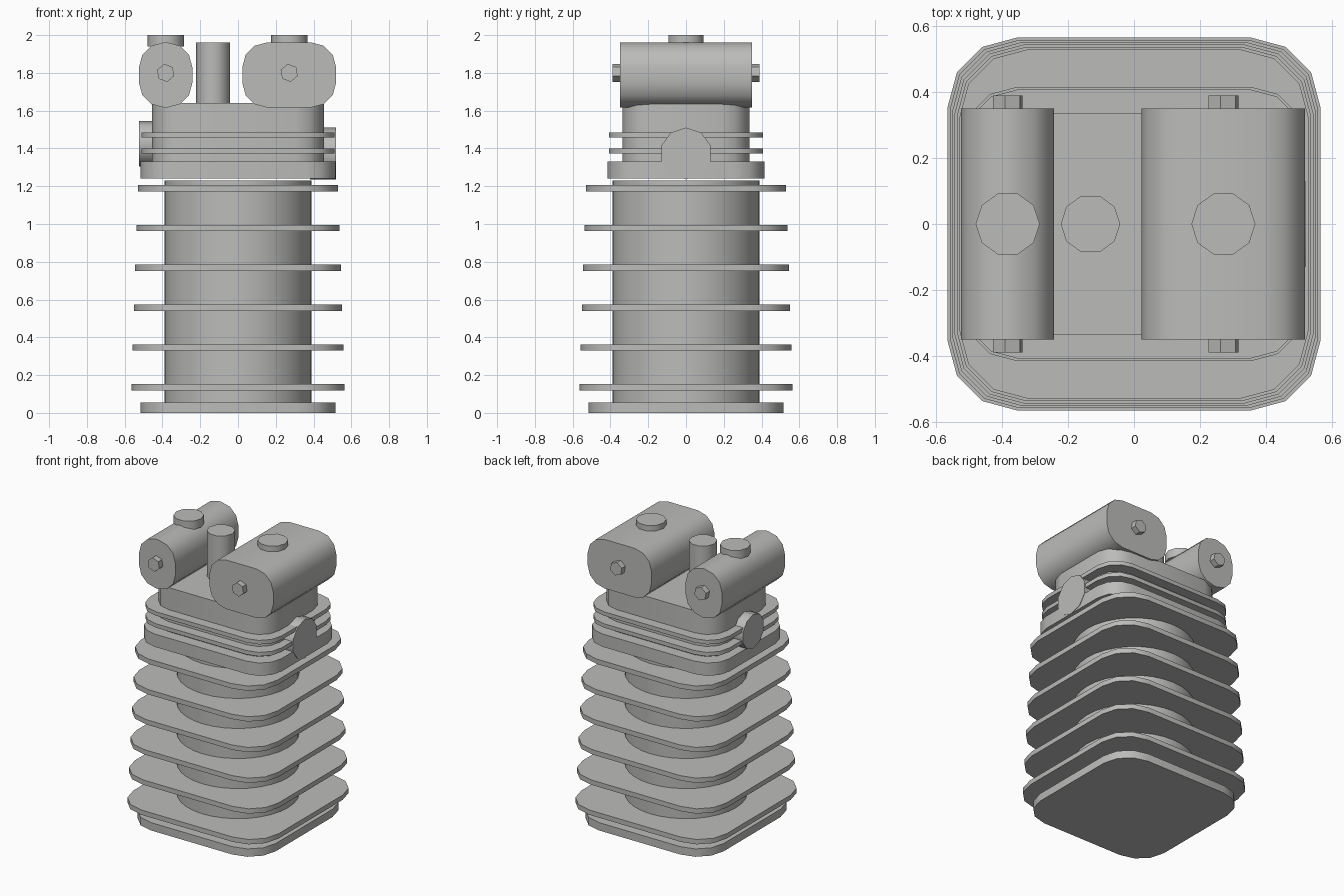
import bpy, bmesh, math

if "Cube" in bpy.data.objects:
    bpy.data.objects.remove(bpy.data.objects["Cube"])

metal = bpy.data.materials.new("cast_grey_metal")
metal.diffuse_color = (0.5, 0.5, 0.49, 1)
metal.use_nodes = True
metal.node_tree.nodes["Principled BSDF"].inputs["Base Color"].default_value = metal.diffuse_color


def rounded(hx, hy, r, segs=3):
    """Rounded rectangle outline, counter-clockwise."""
    pts = []
    for q, (sx, sy) in enumerate([(1, 1), (-1, 1), (-1, -1), (1, -1)]):
        for i in range(segs + 1):
            a = math.pi / 2 * (q + i / segs)
            pts.append((sx * (hx - r) + r * math.cos(a), sy * (hy - r) + r * math.sin(a)))
    return pts


def circle(r, n, start=0.0):
    return [(r * math.cos(start + 2 * math.pi * i / n),
             r * math.sin(start + 2 * math.pi * i / n)) for i in range(n)]


def prism(name, outline, lo, hi, axis="z", at=(0, 0), smooth=40):
    """Extrude an outline along an axis from lo to hi; at = centre in the outline plane."""
    place = {"z": lambda u, v, w: (u, v, w),
             "y": lambda u, v, w: (u, w, v),
             "x": lambda u, v, w: (w, u, v)}[axis]
    bm = bmesh.new()
    rings = [[bm.verts.new(place(u + at[0], v + at[1], w)) for u, v in outline]
             for w in (lo, hi)]
    n = len(outline)
    for ring in rings:
        bm.faces.new(ring)
    for i in range(n):
        j = (i + 1) % n
        bm.faces.new((rings[0][i], rings[0][j], rings[1][j], rings[1][i]))
    bmesh.ops.recalc_face_normals(bm, faces=bm.faces)
    me = bpy.data.meshes.new(name)
    bm.to_mesh(me)
    bm.free()
    me.materials.append(metal)
    ob = bpy.data.objects.new(name, me)
    bpy.context.collection.objects.link(ob)
    bpy.ops.object.select_all(action="DESELECT")
    ob.select_set(True)
    bpy.context.view_layer.objects.active = ob
    bpy.ops.object.shade_smooth_by_angle(angle=math.radians(smooth))
    return ob


# Barrel with base flange and tapering cooling fins
prism("base_flange", rounded(0.515, 0.515, 0.20), 0, 0.055)
prism("barrel", circle(0.39, 32), 0.03, 1.23)
for i in range(6):
    h = 0.565 - 0.007 * i
    z = 0.135 + 0.211 * i
    prism(f"barrel_fin_{i + 1}", rounded(h, h, 0.21), z - 0.017, z + 0.017)

# Cylinder head with two fins
prism("head_base", rounded(0.517, 0.415, 0.16), 1.24, 1.33)
prism("head_body", rounded(0.454, 0.336, 0.15), 1.32, 1.64)
for i, z in enumerate((1.387, 1.471)):
    prism(f"head_fin_{i + 1}", rounded(0.512, 0.408, 0.16), z - 0.014, z + 0.014)

# Round ports on the two sides of the head
prism("right_port", circle(0.137, 10, math.pi / 2), 0.38, 0.52, "x", (0, 1.373))
prism("left_port", circle(0.12, 10, math.pi / 2), -0.523, -0.38, "x", (0, 1.425))

# Rocker drums, each with a hexagonal bolt through it and a filler cap
for side, cx, hx in (("left", -0.383, 0.141), ("right", 0.271, 0.248)):
    prism(side + "_drum", rounded(hx, 0.172, 0.13), -0.35, 0.35, "y", (cx, 1.789))
    prism(side + "_bolt", circle(0.048, 6, math.radians(40)), -0.39, 0.39, "y", (cx, 1.80))
    prism(side + "_cap", circle(0.097, 10), 1.94, 2.0, "z", (cx, 0))

# Pipe between the drums
prism("centre_pipe", circle(0.09, 10), 1.62, 1.96, "z", (-0.132, 0))
